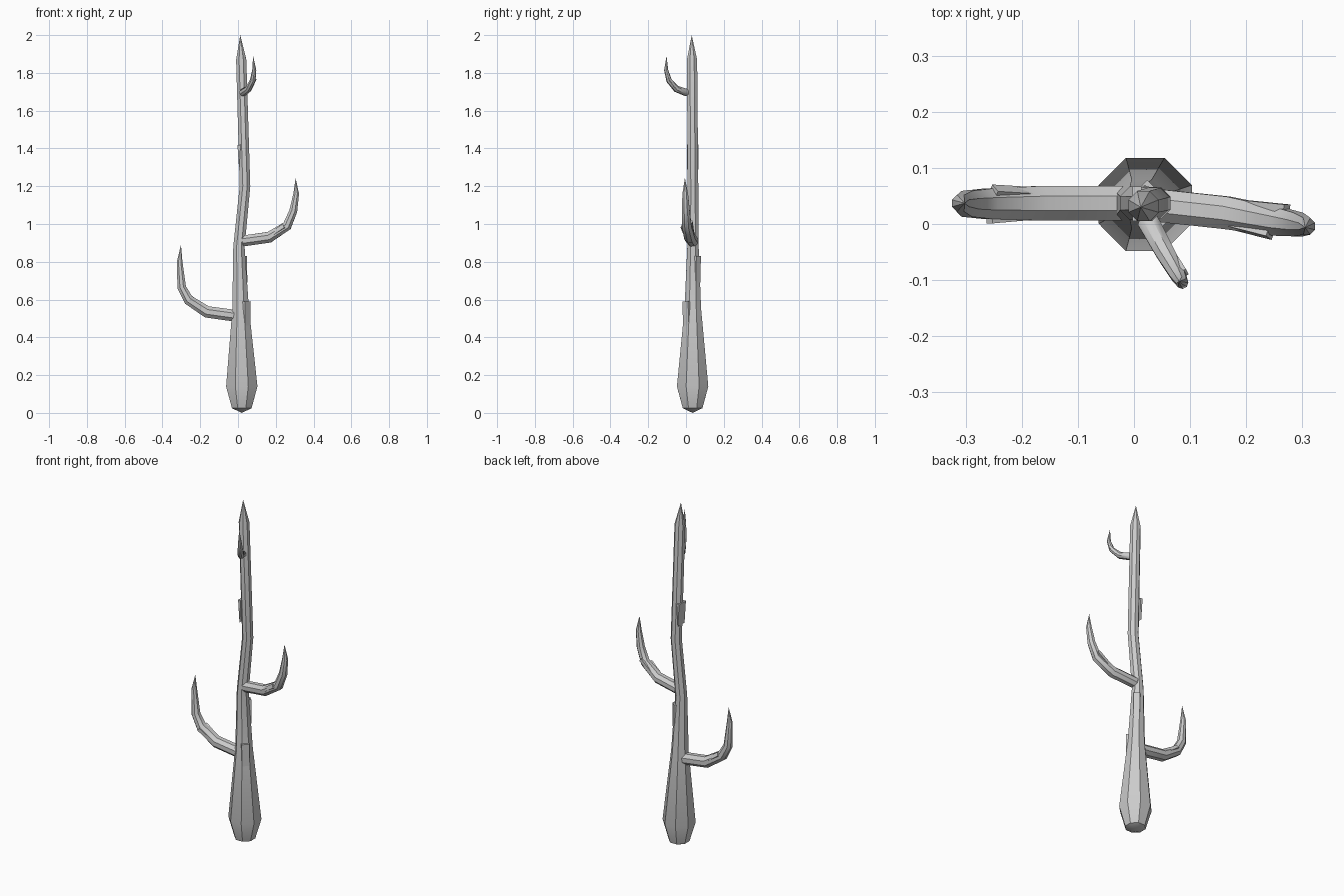
import bpy, bmesh, math
from mathutils import Vector

if "Cube" in bpy.data.objects:
    bpy.data.objects.remove(bpy.data.objects["Cube"])


def finish(name, bm, angle):
    bmesh.ops.recalc_face_normals(bm, faces=bm.faces)
    me = bpy.data.meshes.new(name)
    bm.to_mesh(me)
    bm.free()
    ob = bpy.data.objects.new(name, me)
    bpy.context.collection.objects.link(ob)
    bpy.ops.object.select_all(action='DESELECT')
    ob.select_set(True)
    bpy.context.view_layer.objects.active = ob
    bpy.ops.object.shade_smooth_by_angle(angle=math.radians(angle))
    return ob


def limb(name, path, ref, sides=8):
    """Tapered tube through (x, y, z, radius) stations; radius 0 closes to a point."""
    bm = bmesh.new()
    pts = [Vector(p[:3]) for p in path]
    rings = []
    for i, p in enumerate(pts):
        r = path[i][3]
        if r == 0:
            rings.append([bm.verts.new(p)])
            continue
        t = (pts[min(i + 1, len(pts) - 1)] - pts[max(i - 1, 0)]).normalized()
        u = (Vector(ref) - t * t.dot(Vector(ref))).normalized()
        v = t.cross(u)
        k = r / math.cos(math.pi / sides)
        rings.append([bm.verts.new(p + k * (u * math.cos(a) + v * math.sin(a)))
                      for a in [(j + 0.5) * math.tau / sides for j in range(sides)]])
    for a, b in zip(rings, rings[1:]):
        for j in range(sides):
            q = [a[j % len(a)], a[(j + 1) % len(a)], b[(j + 1) % len(b)], b[j % len(b)]]
            bm.faces.new(list(dict.fromkeys(q)))
    return finish(name, bm, 40)


def chip(name, axis_a, axis_b, out, ra, rb, width, lift):
    """Bark splinter: flush with the limb at a, lifted away from it at b."""
    bm = bmesh.new()
    a, b, o = Vector(axis_a), Vector(axis_b), Vector(out)
    t = (b - a).normalized()
    o = (o - t * t.dot(o)).normalized()
    s = t.cross(o) * width / 2
    va = [bm.verts.new(a + o * ra * 0.97 + k * s) for k in (-1, 1)]
    low = [bm.verts.new(b + o * rb * 0.6 + k * s) for k in (-1, 1)]
    top = [bm.verts.new(b + o * (rb + lift) + k * s) for k in (-1, 1)]
    bm.faces.new((va[0], va[1], top[1], top[0]))
    bm.faces.new((va[0], va[1], low[1], low[0]))
    bm.faces.new((low[0], low[1], top[1], top[0]))
    for i in (0, 1):
        bm.faces.new((va[i], low[i], top[i]))
    return finish(name, bm, 20)


# Trunk
limb("trunk", [(.02, .035, 0, 0), (.02, .035, .025, .052), (.02, .035, .14, .083),
               (.014, .036, .55, .044), (.005, .037, .88, .030), (.037, .037, 1.2, .028),
               (.017, .032, 1.87, .027), (.012, .03, 2.0, 0)], (1, 0, 0))

# Branches
limb("lower_branch", [(.0, .037, .515, 0), (-.02, .037, .515, .031), (-.165, .037, .535, .031),
                      (-.262, .036, .598, .027), (-.298, .036, .665, .023),
                      (-.309, .037, .80, .015), (-.302, .037, .89, 0)], (0, 1, 0))
limb("middle_branch", [(.005, .037, .905, 0), (.025, .035, .91, .029), (.165, .02, .93, .029),
                       (.26, .004, .99, .025), (.293, -.001, 1.07, .021),
                       (.308, -.004, 1.16, .015), (.305, -.006, 1.245, 0)], (0, 1, 0))
limb("upper_branch", [(.015, .03, 1.69, 0), (.025, .005, 1.695, .019), (.055, -.05, 1.715, .017),
                      (.078, -.09, 1.76, .014), (.086, -.105, 1.815, .010),
                      (.08, -.103, 1.89, 0)], (1, .5, 0))

# Bark splinters on the trunk
chip("trunk_chip_low", (.015, .036, .44), (.012, .036, .59), (1, -1, 0), .054, .042, .042, .014)
chip("trunk_chip_mid", (.010, .037, .69), (.006, .037, .83), (1, 1, 0), .040, .032, .034, .010)
chip("trunk_chip_high", (.033, .036, 1.29), (.030, .036, 1.42), (-1, 0, 0), .028, .027, .062, .006)

# Bark splinters on the branches
chip("lower_chip_top", (-.19, .036, .55), (-.258, .036, .595), (0, 1, .8), .030, .027, .022, .007)
chip("lower_chip_side", (-.18, .037, .545), (-.258, .036, .595), (0, -1, 0), .030, .027, .020, .008)
chip("middle_chip_front", (.18, .018, .94), (.25, .005, .984), (0, -1, .4), .028, .026, .022, .006)
chip("middle_chip_back", (.19, .016, .946), (.27, .003, 1.01), (0, 1, 0), .028, .024, .018, .008)
chip("upper_chip", (.062, -.062, 1.727), (.08, -.093, 1.77), (1, .5, 0), .016, .013, .014, .004)
